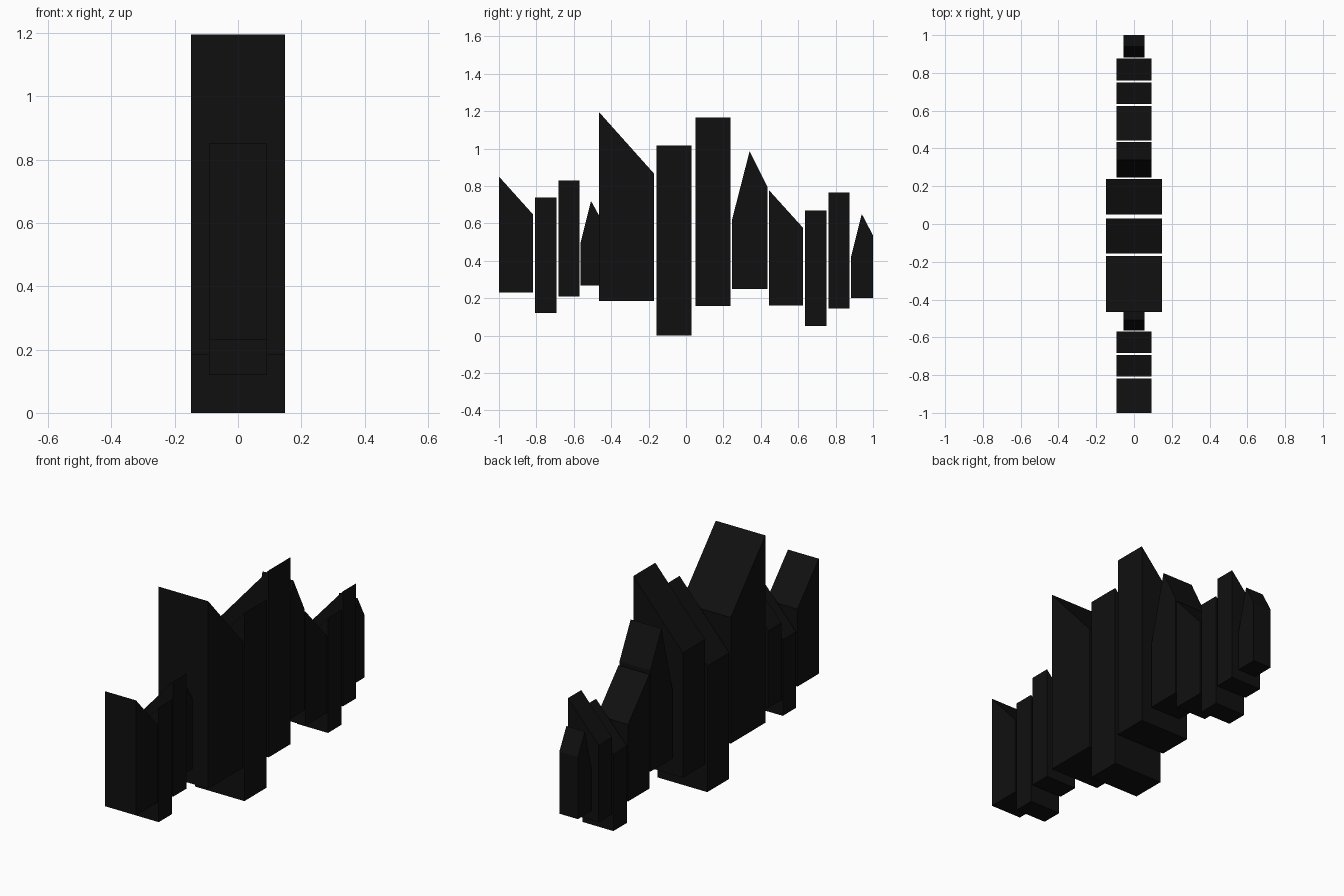
import bpy, bmesh
from mathutils import Vector

if "Cube" in bpy.data.objects:
    bpy.data.objects.remove(bpy.data.objects["Cube"])

black = bpy.data.materials.new("near_black")
black.diffuse_color = (0.005, 0.005, 0.005, 1)
black.use_nodes = True
black.node_tree.nodes["Principled BSDF"].inputs["Base Color"].default_value = black.diffuse_color


def extrude_profile(name, points, offset):
    """Solid made by pushing a closed planar outline along an offset."""
    bm = bmesh.new()
    face = bm.faces.new([bm.verts.new(p) for p in points])
    ext = bmesh.ops.extrude_face_region(bm, geom=[face], use_keep_orig=True)
    verts = [g for g in ext["geom"] if isinstance(g, bmesh.types.BMVert)]
    bmesh.ops.translate(bm, verts=verts, vec=Vector(offset))
    bmesh.ops.recalc_face_normals(bm, faces=bm.faces)
    mesh = bpy.data.meshes.new(name)
    bm.to_mesh(mesh)
    bm.free()
    mesh.materials.append(black)
    bpy.context.collection.objects.link(bpy.data.objects.new(name, mesh))


def length_prism(name, half, y0, y1, base, roof):
    """Prism whose roof line (y, z points) runs along the length."""
    outline = [(y0, base), (y1, base)] + roof[::-1]
    extrude_profile(name, [(-half, y, z) for y, z in outline], (2 * half, 0, 0))


def side_slope_prism(name, half, y0, y1, base, low, high):
    """Prism whose roof rises across the width towards +x."""
    outline = [(-half, base), (half, base), (half, high), (-half, low)]
    extrude_profile(name, [(x, y0, z) for x, z in outline], (0, y1 - y0, 0))


# Prisms with a roof falling towards the back
for name, half, y0, y1, base, z0, z1 in [
    ("front_wedge", 0.092, -1.0, -0.818, 0.23, 0.85, 0.648),
    ("tall_wedge", 0.148, -0.465, -0.17, 0.185, 1.195, 0.865),
    ("rear_wedge", 0.092, 0.443, 0.625, 0.162, 0.778, 0.577),
]:
    length_prism(name, half, y0, y1, base, [(y0, z0), (y1, z1)])

# Prisms with an uneven pointed roof
for name, half, y0, y1, base, z0, peak_y, peak_z, z1 in [
    ("front_point", 0.055, -0.565, -0.465, 0.268, 0.49, -0.508, 0.72, 0.642),
    ("middle_point", 0.092, 0.245, 0.435, 0.25, 0.615, 0.34, 0.985, 0.795),
    ("back_point", 0.055, 0.882, 1.0, 0.2, 0.42, 0.94, 0.65, 0.535),
]:
    length_prism(name, half, y0, y1, base,
                 [(y0, z0), (peak_y, peak_z), (y1, z1)])

# Prisms with a roof sloping sideways
for name, half, y0, y1, base, low, high in [
    ("front_low_column", 0.092, -0.807, -0.693, 0.12, 0.53, 0.737),
    ("front_high_column", 0.092, -0.683, -0.569, 0.21, 0.625, 0.83),
    ("center_column", 0.148, -0.157, 0.03, 0.0, 0.68, 1.015),
    ("tall_column", 0.148, 0.05, 0.237, 0.157, 0.83, 1.165),
    ("back_low_column", 0.092, 0.635, 0.75, 0.05, 0.465, 0.67),
    ("back_high_column", 0.092, 0.761, 0.875, 0.145, 0.56, 0.765),
]:
    side_slope_prism(name, half, y0, y1, base, low, high)
